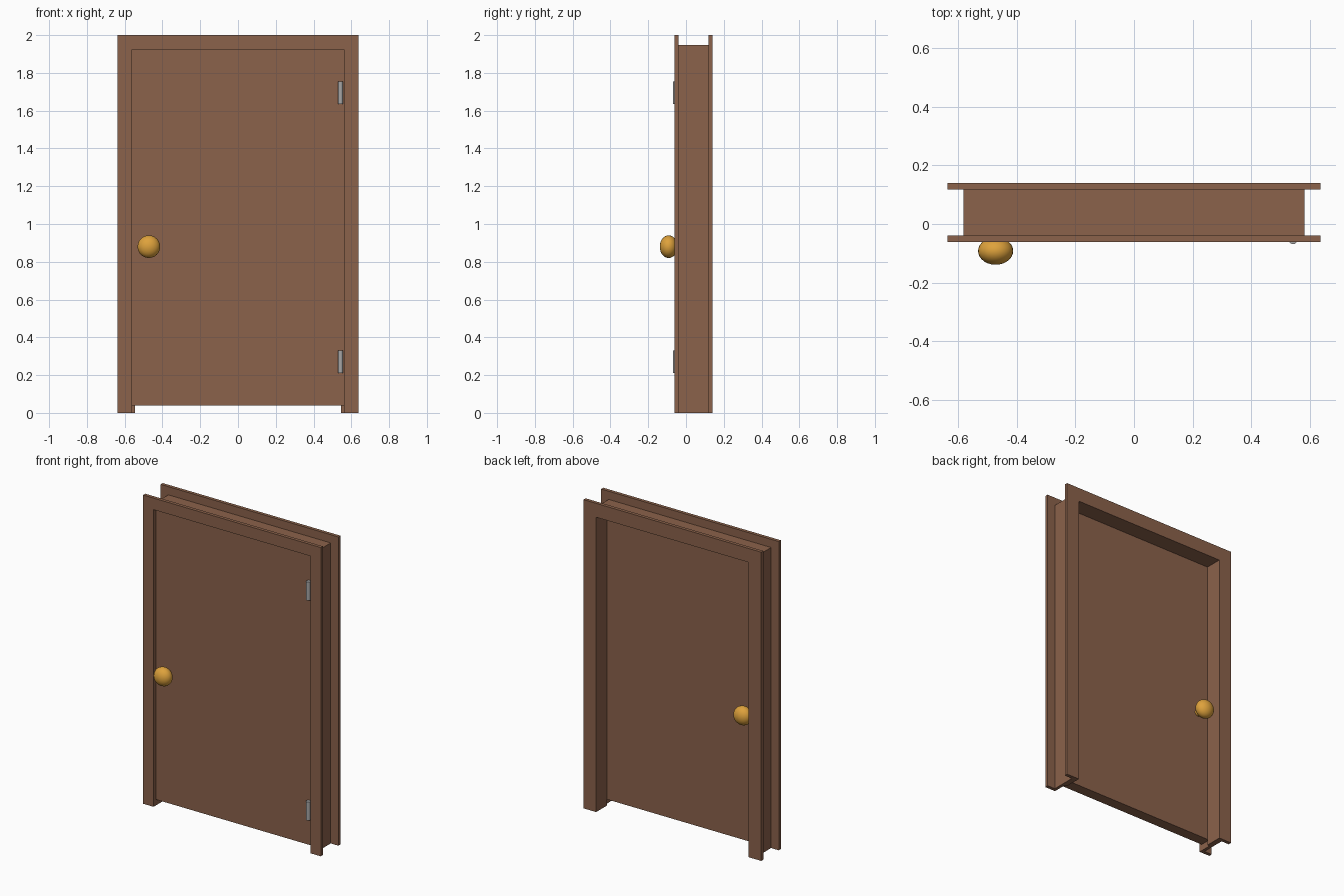
import bpy, bmesh, math
from mathutils import Matrix

if "Cube" in bpy.data.objects:
    bpy.data.objects.remove(bpy.data.objects["Cube"])


def material(name, rgb):
    m = bpy.data.materials.new(name)
    m.diffuse_color = (*rgb, 1.0)
    m.use_nodes = True
    m.node_tree.nodes["Principled BSDF"].inputs["Base Color"].default_value = m.diffuse_color
    return m


WOOD = material("brown wood", (0.258, 0.122, 0.070))
BRASS = material("golden brass", (0.73, 0.36, 0.045))
STEEL = material("grey steel", (0.38, 0.38, 0.38))


def finish(name, bm, mat):
    bmesh.ops.recalc_face_normals(bm, faces=bm.faces)
    me = bpy.data.meshes.new(name)
    bm.to_mesh(me)
    bm.free()
    me.materials.append(mat)
    ob = bpy.data.objects.new(name, me)
    bpy.context.collection.objects.link(ob)
    return ob


def extrude_outline(name, pts, y0, y1, mat):
    """Front outline (x, z) extruded from y0 to y1."""
    bm = bmesh.new()
    face = bm.faces.new([bm.verts.new((x, y0, z)) for x, z in pts])
    ext = bmesh.ops.extrude_face_region(bm, geom=[face])
    verts = [g for g in ext["geom"] if isinstance(g, bmesh.types.BMVert)]
    bmesh.ops.translate(bm, vec=(0, y1 - y0, 0), verts=verts)
    return finish(name, bm, mat)


def arch(name, out_x, out_z, in_x, in_z, y0, y1):
    """Square upside-down U: two posts and a head."""
    pts = [(-out_x, 0), (-in_x, 0), (-in_x, in_z), (in_x, in_z),
           (in_x, 0), (out_x, 0), (out_x, out_z), (-out_x, out_z)]
    return extrude_outline(name, pts, y0, y1, WOOD)


def smooth(ob):
    for p in ob.data.polygons:
        p.use_smooth = True
    ob.data.set_sharp_from_angle(angle=math.radians(40))


# Trim on both faces of the wall
arch("front_casing", 0.637, 2.0, 0.562, 1.925, -0.062, -0.04)
arch("back_casing", 0.637, 2.0, 0.546, 1.91, 0.118, 0.14)

# Jamb: shallow part beside the door, deeper stop behind it
arch("door_jamb", 0.582, 1.947, 0.562, 1.925, -0.04, 0.03)
arch("stop_jamb", 0.582, 1.947, 0.546, 1.91, 0.03, 0.118)

# Door slab
extrude_outline("door", [(-0.56, 0.04), (0.56, 0.04), (0.56, 1.923), (-0.56, 1.923)],
                -0.041, 0.029, WOOD)

# Flattened round knobs with short stems, on both sides
for side, sign in (("front", -1), ("back", 1)):
    bm = bmesh.new()
    bmesh.ops.create_uvsphere(
        bm, u_segments=24, v_segments=14, radius=0.06,
        matrix=Matrix.Translation((-0.472, 0.092 * sign, 0.88))
        @ Matrix.Diagonal((1, 0.047 / 0.06, 1, 1)) @ Matrix.Rotation(math.pi / 2, 4, 'X'))
    smooth(finish(side + "_knob", bm, BRASS))
    bm = bmesh.new()
    bmesh.ops.create_cone(
        bm, cap_ends=True, segments=16, radius1=0.022, radius2=0.022, depth=0.05,
        matrix=Matrix.Translation((-0.472, 0.045 * sign, 0.88))
        @ Matrix.Rotation(math.pi / 2, 4, 'X'))
    smooth(finish(side + "_knob_stem", bm, BRASS))

# Hinge barrels
for label, z in (("lower", 0.27), ("upper", 1.695)):
    bm = bmesh.new()
    bmesh.ops.create_cone(bm, cap_ends=True, segments=12, radius1=0.014, radius2=0.014,
                          depth=0.12, matrix=Matrix.Translation((0.543, -0.055, z)))
    smooth(finish(label + "_hinge", bm, STEEL))
